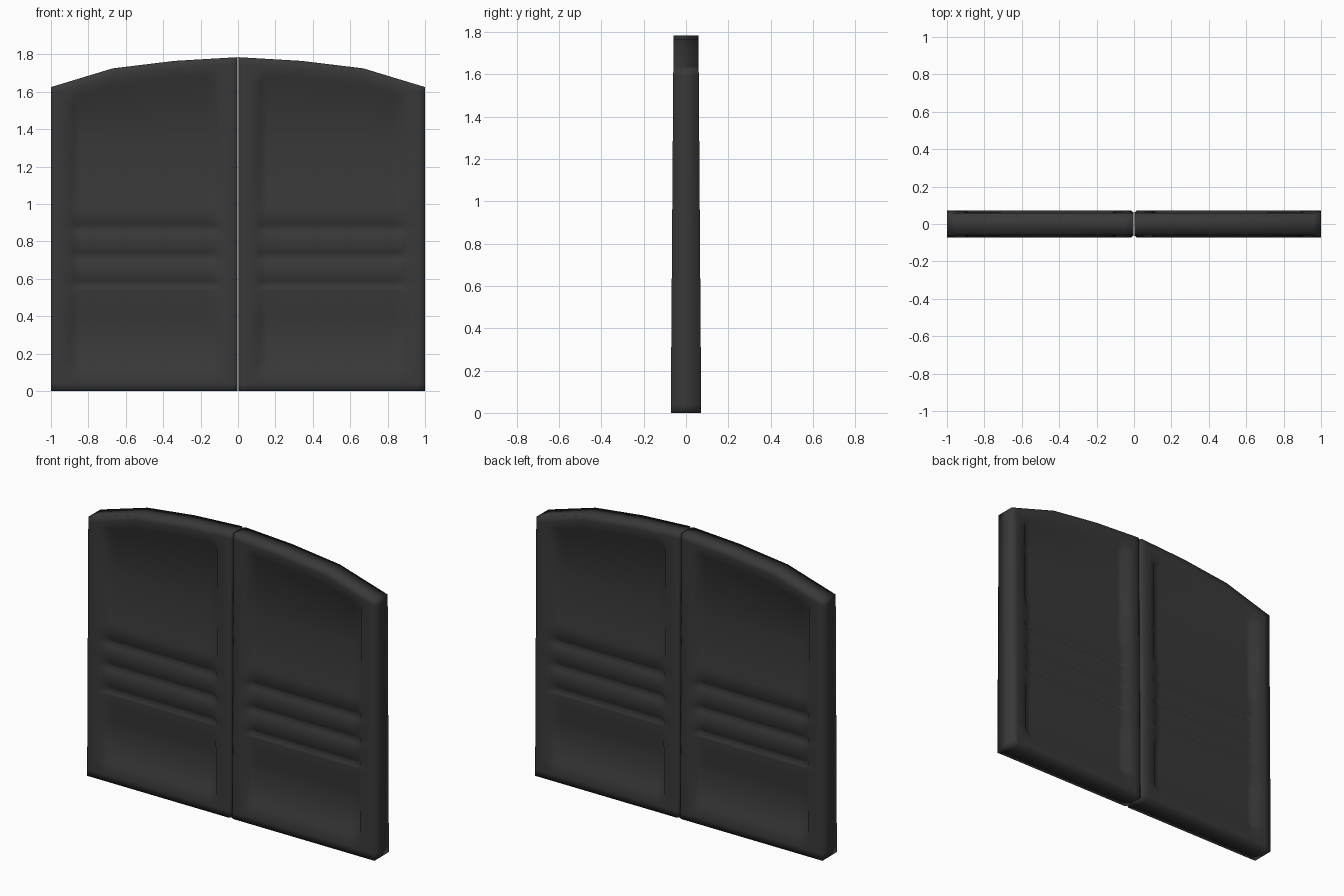
import bpy
import bmesh

cube = bpy.data.objects.get("Cube")
if cube:
    bpy.data.objects.remove(cube, do_unlink=True)

charcoal = bpy.data.materials.new("charcoal paint")
charcoal.use_nodes = True
shade = (0.04, 0.04, 0.04, 1)
charcoal.diffuse_color = shade
charcoal.node_tree.nodes["Principled BSDF"].inputs["Base Color"].default_value = shade

HEIGHT = 1.785
DEEP = 0.028      # sunk panels
SLAT = 0.012      # slat faces
ARCH = [(0.0, HEIGHT), (0.34, 1.765), (0.67, 1.725), (1.0, 1.625)]

# Columns across one leaf: (x, recess)
COLUMNS = [(0.003, 0.01), (0.015, 0), (0.05, 0), (0.10, 0), (0.125, DEEP),
           (0.16, DEEP), (0.34, DEEP), (0.67, DEEP), (0.84, DEEP),
           (0.875, DEEP), (0.90, 0), (0.96, 0), (1.0, 0)]

# Rows up one leaf: (z, recess); the last rows hang below the arched top
ROWS = [(0, 0), (0.04, 0), (0.11, 0), (0.15, DEEP), (0.38, DEEP), (0.48, SLAT), (0.54, SLAT)]
for groove in (0.57, 0.72, 0.87):
    ROWS += [(groove - 0.02, SLAT), (groove, DEEP), (groove + 0.02, SLAT)]
ROWS += [(0.98, SLAT), (1.05, DEEP), (1.3, DEEP)]
TOP_ROWS = [(0.13, DEEP), (0.085, 0), (0.035, 0), (0, 0)]


def arch(x):
    for (xa, za), (xb, zb) in zip(ARCH, ARCH[1:]):
        if x <= xb:
            return za + (zb - za) * (x - xa) / (xb - xa)
    return ARCH[-1][1]


def half_thickness(z):
    return 0.072 - 0.013 * z / HEIGHT


def leaf(name, side):
    bm = bmesh.new()
    grids = []
    # Panelled faces, front and back
    for facing in (-1, 1):
        grid = []
        for i, (level, depth, hung) in enumerate(
                [(z, d, False) for z, d in ROWS] + [(z, d, True) for z, d in TOP_ROWS]):
            line = []
            for c, (x, recess) in enumerate(COLUMNS):
                z = arch(x) - level if hung else level
                sunk = recess if c == 0 else min(recess, depth)
                line.append(bm.verts.new((side * x, facing * (half_thickness(z) - sunk), z)))
            grid.append(line)
        for low, high in zip(grid, grid[1:]):
            for c in range(len(COLUMNS) - 1):
                bm.faces.new((low[c], low[c + 1], high[c + 1], high[c]))
        grids.append(grid)
    # Edges joining front to back
    front, back = grids
    for edge in (lambda g: g[0], lambda g: g[-1],
                 lambda g: [r[0] for r in g], lambda g: [r[-1] for r in g]):
        a, b = edge(front), edge(back)
        for k in range(len(a) - 1):
            bm.faces.new((a[k], a[k + 1], b[k + 1], b[k]))
    bmesh.ops.recalc_face_normals(bm, faces=bm.faces)
    for face in bm.faces:
        face.smooth = True
    mesh = bpy.data.meshes.new(name)
    bm.to_mesh(mesh)
    bm.free()
    mesh.materials.append(charcoal)
    obj = bpy.data.objects.new(name, mesh)
    bpy.context.collection.objects.link(obj)


leaf("left_door_leaf", 1)
leaf("right_door_leaf", -1)
